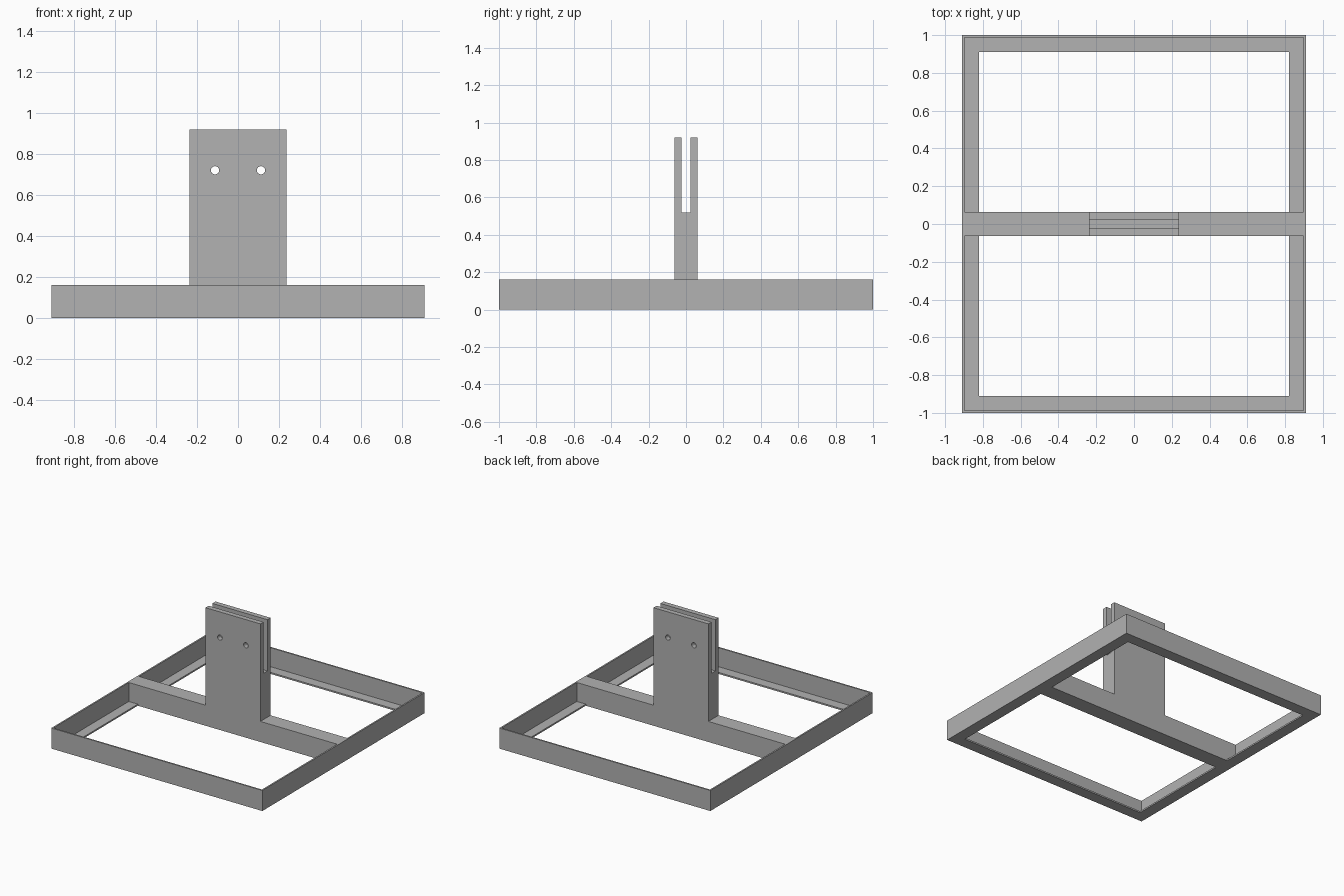
import bpy
import bmesh
from math import pi

if "Cube" in bpy.data.objects:
    bpy.data.objects.remove(bpy.data.objects["Cube"], do_unlink=True)

HALF_X, HALF_Y, RAIL_H = 0.91, 1.0, 0.16   # outer frame
WALL, FLANGE = 0.012, 0.09                 # angle section
POST_X, POST_Y, POST_TOP = 0.237, 0.0625, 0.92
SLOT_Y, SLOT_Z = 0.0235, 0.52
HOLE_X, HOLE_Z, HOLE_R = 0.112, 0.72, 0.02

steel = bpy.data.materials.new("grey_steel")
steel.use_nodes = True
colour = (0.445, 0.445, 0.445, 1)
steel.diffuse_color = colour
steel.node_tree.nodes["Principled BSDF"].inputs["Base Color"].default_value = colour


def finish(name, bm):
    bmesh.ops.recalc_face_normals(bm, faces=bm.faces)
    mesh = bpy.data.meshes.new(name)
    bm.to_mesh(mesh)
    bm.free()
    mesh.materials.append(steel)
    obj = bpy.data.objects.new(name, mesh)
    bpy.context.collection.objects.link(obj)
    return obj


def cut(obj, cutter):
    mod = obj.modifiers.new("cut", 'BOOLEAN')
    mod.operation = 'DIFFERENCE'
    mod.solver = 'EXACT'
    mod.object = cutter
    bpy.context.view_layer.objects.active = obj
    bpy.ops.object.modifier_apply(modifier=mod.name)
    bpy.data.objects.remove(cutter, do_unlink=True)


# Mitred rectangular frame with an L-shaped section: (inset, height)
section = [(0, 0), (0, RAIL_H), (WALL, RAIL_H), (WALL, WALL), (FLANGE, WALL), (FLANGE, 0)]
bm = bmesh.new()
rings = []
for sx, sy in [(-1, -1), (1, -1), (1, 1), (-1, 1)]:
    rings.append([bm.verts.new((sx * (HALF_X - i), sy * (HALF_Y - i), z)) for i, z in section])
for k, ring in enumerate(rings):
    after = rings[(k + 1) % len(rings)]
    for j in range(len(section)):
        n = (j + 1) % len(section)
        bm.faces.new((ring[j], ring[n], after[n], after[j]))
finish("angle_frame", bm)

# Crossbar and post as one T-shaped block, notched over the frame flanges
inner, end = HALF_X - FLANGE, HALF_X - WALL
right = [(inner, 0), (inner, WALL), (end, WALL), (end, RAIL_H), (POST_X, RAIL_H), (POST_X, POST_TOP)]
outline = right + [(-x, z) for x, z in reversed(right)]
bm = bmesh.new()
face = bm.faces.new([bm.verts.new((x, -POST_Y, z)) for x, z in outline])
extruded = bmesh.ops.extrude_face_region(bm, geom=[face])
verts = [v for v in extruded["geom"] if isinstance(v, bmesh.types.BMVert)]
bmesh.ops.translate(bm, verts=verts, vec=(0, 2 * POST_Y, 0))
post = finish("crossbar_and_post", bm)

# Slot down the middle of the post
bpy.ops.mesh.primitive_cube_add(size=1, location=(0, 0, (SLOT_Z + 1) / 2))
slot = bpy.context.object
slot.scale = (1, 2 * SLOT_Y, 1 - SLOT_Z)
cut(post, slot)

# Two bolt holes through both cheeks
for side in (-1, 1):
    bpy.ops.mesh.primitive_cylinder_add(vertices=32, radius=HOLE_R, depth=0.5,
                                        location=(side * HOLE_X, 0, HOLE_Z),
                                        rotation=(pi / 2, 0, 0))
    cut(post, bpy.context.object)

# Smooth hole walls, sharp edges elsewhere
bpy.ops.object.select_all(action='DESELECT')
post.select_set(True)
bpy.context.view_layer.objects.active = post
bpy.ops.object.shade_smooth_by_angle()
